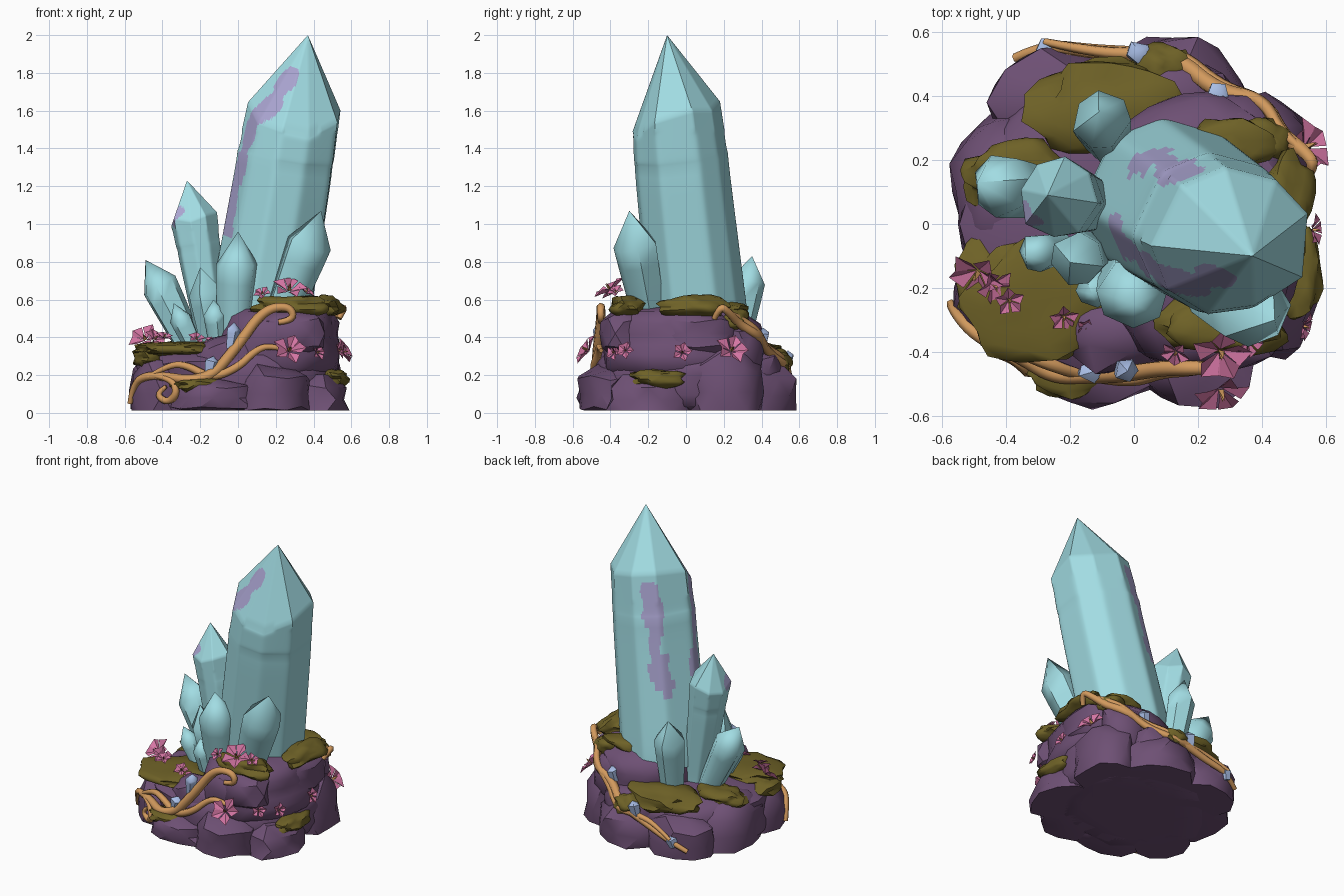
import bpy, bmesh, math, random
from mathutils import Vector, noise
from mathutils.bvhtree import BVHTree
from mathutils.geometry import intersect_point_line

cube = bpy.data.objects.get("Cube")
if cube:
    bpy.data.objects.remove(cube)
random.seed(4)


def material(name, rgb):
    m = bpy.data.materials.new(name)
    m.use_nodes = True
    m.diffuse_color = (*rgb, 1)
    m.node_tree.nodes["Principled BSDF"].inputs["Base Color"].default_value = (*rgb, 1)
    return m


TEAL = material("teal crystal", (.36, .72, .77))
LILAC = material("lilac tint", (.40, .37, .63))
STONE = material("purple stone", (.155, .08, .175))
MOSS = material("olive moss", (.155, .12, .02))
WOOD = material("tan vine", (.64, .32, .11))
PINK = material("pink petal", (.66, .18, .37))
SHARD = material("pale blue shard", (.40, .52, .80))


def finish(name, bm, mats, angle=40):
    bmesh.ops.recalc_face_normals(bm, faces=bm.faces)
    mesh = bpy.data.meshes.new(name)
    bm.to_mesh(mesh)
    bm.free()
    for m in mats:
        mesh.materials.append(m)
    ob = bpy.data.objects.new(name, mesh)
    bpy.context.collection.objects.link(ob)
    bpy.ops.object.select_all(action='DESELECT')
    bpy.context.view_layer.objects.active = ob
    ob.select_set(True)
    bpy.ops.object.shade_smooth_by_angle(angle=math.radians(angle))
    return ob


# Rounded lumps with soft noise; a higher power gives squarer sides
def add_lump(bm, centre, radii, detail=2, rough=.22, power=4):
    c = Vector(centre)
    made = bmesh.ops.create_icosphere(bm, subdivisions=detail, radius=1)["verts"]
    for v in made:
        d = v.co.copy()
        d /= (math.hypot(d.x, d.y) ** power + abs(d.z) ** power) ** (1 / power)
        d *= 1 + rough * noise.noise(d * 1.6 + c * 9)
        p = c + Vector(d[i] * radii[i] for i in range(3))
        v.co = (p.x, p.y, max(p.z, .012))


stone = bmesh.new()
add_lump(stone, (0, 0, .15), (.54, .48, .2), 3, .08)
add_lump(stone, (.2, -.02, .36), (.33, .43, .2), 3, .1)
for centre, radii in [
        ((-.13, -.39, .08), (.23, .18, .1)), ((.2, -.4, .1), (.19, .17, .15)),
        ((.42, -.2, .07), (.16, .22, .13)), ((.12, .4, .09), (.24, .18, .17)),
        ((-.22, .38, .09), (.22, .17, .17)), ((-.4, .1, .12), (.17, .26, .2)),
        ((.41, .2, .11), (.16, .2, .23)), ((-.4, -.2, .1), (.16, .19, .18)),
        ((.27, -.33, .42), (.18, .13, .12)), ((.42, .05, .42), (.12, .22, .12)),
        ((.3, .28, .34), (.17, .13, .17)), ((.1, .4, .22), (.22, .12, .13)),
        ((-.05, -.34, .25), (.2, .12, .15))]:
    add_lump(stone, centre, radii)
surface = BVHTree.FromBMesh(stone)
finish("stone_base", stone, [STONE], 35)

# Domed moss caps and ledges
moss = bmesh.new()
for centre, radii in [
        ((-.25, -.23, .335), (.28, .18, .04)), ((-.37, .15, .325), (.16, .11, .055)),
        ((-.08, .35, .31), (.25, .16, .075)), ((.27, -.31, .565), (.19, .1, .055)),
        ((.46, .04, .56), (.1, .17, .06)), ((.28, .24, .535), (.16, .08, .05)),
        ((.51, -.15, .18), (.07, .14, .05)), ((-.2, -.45, .14), (.14, .09, .04)),
        ((.09, .49, .27), (.09, .07, .06)), ((-.47, -.18, .29), (.08, .13, .05)),
        ((.41, .26, .49), (.08, .07, .06))]:
    add_lump(moss, centre, radii, 3, .4, 2.6)
finish("moss", moss, [MOSS], 50)


def near_path(p, path, width):
    w = width * (1 + .9 * noise.noise(p * 9))
    for a, b in zip(path, path[1:]):
        q, t = intersect_point_line(p, a, b)
        q = a.lerp(b, min(max(t, 0), 1))
        if (p - q).length < w:
            return True
    return False


# Faceted crystal: a lofted prism with a pointed tip and optional tinted streaks
def crystal(name, base, tip, r, sides=7, foot=.7, shoulder=.74, mat=TEAL, tilt=0, streaks=()):
    base, tip = Vector(base), Vector(tip)
    turn = (tip - base).to_track_quat('Z', 'Y')
    bm = bmesh.new()
    offs = [(2 * math.pi * (i + random.uniform(-.15, .15)) / sides,
             random.uniform(-.04, .04)) for i in range(sides)]
    rings = []
    for t, k in ((0, foot), (shoulder * .8, (foot + 3.3) / 4.2), (shoulder, 1)):
        ring = []
        for a, j in offs:
            flat = turn @ Vector((math.cos(a), math.sin(a), 0)) * r * k * (1.02 + j)
            if t == shoulder:
                flat += (tip - base) * (j * .6 + flat.y * tilt)
            ring.append(bm.verts.new(base.lerp(tip, t) + flat))
        rings.append(ring)
    top = bm.verts.new(tip)
    for i in range(sides):
        n = (i + 1) % sides
        for lo, hi in zip(rings, rings[1:]):
            bm.faces.new((lo[i], lo[n], hi[n], hi[i]))
        bm.faces.new((rings[-1][i], rings[-1][n], top))
    bm.faces.new(rings[0][::-1])
    if streaks:
        tree = BVHTree.FromBMesh(bm)
        paths = [([tree.find_nearest(Vector(p))[0] for p in path], w) for path, w in streaks]
        bmesh.ops.subdivide_edges(bm, edges=bm.edges[:], cuts=16, use_grid_fill=True)
        # Soften the long edges of the shaft, keeping the tip crisp
        limit = base.lerp(tip, shoulder - .06).z
        for _ in range(10):
            bmesh.ops.smooth_vert(bm, verts=[v for v in bm.verts if v.co.z < limit], factor=.5,
                                  use_axis_x=True, use_axis_y=True)
        for f in bm.faces:
            c = f.calc_center_median()
            f.material_index = int(any(near_path(c, p, w) for p, w in paths))
    return finish(name, bm, [mat, LILAC], 50)


front_streak = [(-.06, -.04, 1.0), (.0, -.08, 1.25), (.07, -.13, 1.5),
                (.15, -.2, 1.6), (.26, -.17, 1.78)]
back_streak = [(.14, .2, 1.55), (.08, .22, 1.35), (.07, .23, 1.2), (0, .25, .99)]
crystal("main_crystal", (.1, .075, .4), (.37, -.1, 2), .243, 9, 1.12, .74, tilt=.16,
        streaks=[(front_streak, .062), (back_streak, .055)])
crystal("tall_left_crystal", (-.12, .06, .3), (-.27, .09, 1.23), .125, 8, .65, .78,
        streaks=[([(-.36, .03, 1.03), (-.31, .02, 1.07)], .035)])
for name, base, tip, r in [
        ("outer_left_crystal", (-.22, .09, .28), (-.49, .13, .81), .1),
        ("front_crystal", (-.03, -.13, .3), (0, -.25, .96), .11),
        ("right_crystal", (.18, -.17, .4), (.44, -.3, 1.07), .12),
        ("back_crystal", (-.08, .25, .28), (-.11, .35, .83), .09),
        ("inner_left_crystal", (-.12, -.08, .28), (-.2, -.12, .77), .085),
        ("small_left_crystal", (-.2, -.07, .28), (-.34, -.1, .58), .06),
        ("small_front_crystal", (-.1, -.16, .3), (-.13, -.22, .6), .06)]:
    crystal(name, base, tip, r)


# Push a point radially out to the stone surface, if it lies inside
def on_stone(x, y, z, lift=.012):
    p = Vector((x, y, z))
    out = Vector((x, y, 0)).normalized()
    hit = surface.ray_cast(out * 2 + Vector((0, 0, z)), -out)[0]
    return hit + out * lift if hit and hit.dot(out) + lift > p.dot(out) else p


def vine(name, points, thick, lift=.014):
    data = bpy.data.curves.new(name, 'CURVE')
    data.dimensions = '3D'
    data.bevel_depth = thick
    data.bevel_resolution = 1
    data.resolution_u = 5
    data.use_fill_caps = True
    s = data.splines.new('NURBS')
    s.points.add(len(points) - 1)
    s.order_u = 3
    s.use_endpoint_u = True
    last = len(points) - 1
    for i, p in enumerate(points):
        s.points[i].co = (*on_stone(*p, lift), 1)
        s.points[i].radius = .6 + .55 * math.sin(math.pi * i / last)
    data.materials.append(WOOD)
    bpy.context.collection.objects.link(bpy.data.objects.new(name, data))


front = [(-.55, -.24, .05), (-.54, -.27, .15), (-.47, -.34, .2), (-.36, -.41, .19),
         (-.24, -.45, .17), (-.13, -.47, .2), (-.04, -.47, .31), (.03, -.46, .4),
         (.1, -.45, .5), (.18, -.45, .56), (.28, -.45, .56), (.29, -.44, .49), (.21, -.44, .48)]
vine("front_vine", front, .025)
vine("front_vine_branch", [(-.45, -.35, .19), (-.36, -.4, .26), (-.26, -.44, .25),
     (-.14, -.46, .18), (0, -.47, .24), (.09, -.46, .33), (.17, -.46, .36), (.26, -.45, .33)], .021)
vine("front_vine_curl", [(-.47, -.35, .2), (-.36, -.43, .19), (-.31, -.46, .11),
     (-.37, -.42, .05), (-.43, -.39, .1), (-.38, -.42, .14)], .018)
back = [(.5, .14, .5), (.57, .18, .57), (.53, .23, .53), (.46, .28, .47), (.37, .35, .41),
        (.26, .41, .35), (.13, .5, .28), (0, .53, .23), (-.14, .54, .18), (-.26, .53, .14),
        (-.33, .46, .08)]
vine("back_vine", back, .025)
vine("back_vine_branch", [(x, y, z + .04 * math.sin(i * 1.3)) for i, (x, y, z)
                          in enumerate(back[2:-1])], .02, .022)

# Pale shards growing along the vines
for x, y, z, h in [(-.04, -.45, .34, .14), (-.15, -.45, .2, .1), (.25, .4, .35, .1),
                   (0, .53, .23, .1), (-.27, .51, .1, .07)]:
    p = on_stone(x, y, z, 0)
    crystal("pale_shard", p, p + Vector((.02, math.copysign(.01, y), h)), .038, 5, mat=SHARD)


# Five-petal flower of broad folded petals around a pointed heart
def flower(pos, facing, size):
    bm = bmesh.new()
    turn = Vector(facing).to_track_quat('Z', 'Y')
    pos = Vector(pos)

    def vert(a, r, z):
        return bm.verts.new(pos + turn @ Vector((math.cos(a) * r, math.sin(a) * r, z)) * size)
    for i in range(5):
        a = i * math.tau / 5 + random.uniform(-.15, .15)
        root, mid, tip = vert(a, .05, -.1), vert(a, .6, .1), vert(a, 1.1, .2)
        for s in (-.6, .6):
            bm.faces.new((root, vert(a + s, .75, .35), tip, mid))
    for i in range(3):
        a = i * math.tau / 3
        f = bm.faces.new((vert(a, .14, 0), vert(a + 2.1, .14, 0), vert(a, .05, .5)))
        f.material_index = 1
    finish("flower", bm, [PINK, WOOD], 30)


for pos, facing, size in [
        ((-.49, -.15, .39), (-.3, -.7, .7), .085), ((-.44, -.19, .39), (.5, -.5, .7), .06),
        ((-.39, -.24, .4), (.2, -.4, 1), .045), ((-.22, -.29, .39), (.2, -.6, .8), .045),
        ((-.15, -.32, .38), (0, -.6, .8), .03), ((.27, -.4, .65), (.1, -.5, .8), .09),
        ((.13, -.4, .63), (-.2, -.6, .7), .045), ((.36, -.37, .64), (.5, -.3, .7), .045),
        ((.27, -.52, .33), (.2, -.8, .5), .085), ((.42, -.38, .32), (.7, -.6, .2), .045),
        ((.54, .24, .33), (.8, .3, .6), .085), ((.56, -.02, .32), (1, 0, .3), .05),
        ((.53, -.32, .33), (1, -.3, .3), .045)]:
    flower(pos, facing, size)
